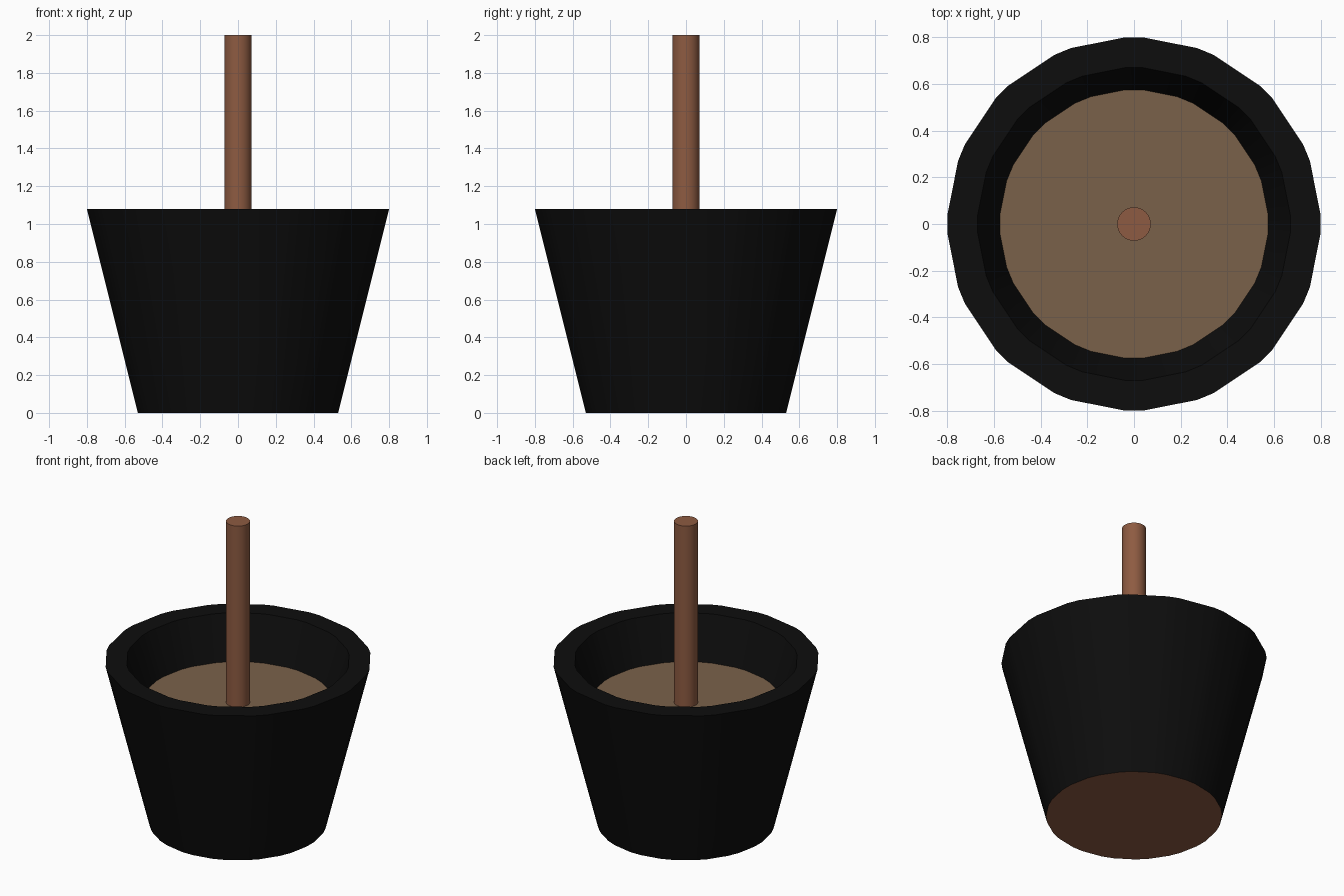
import bpy, bmesh
from math import pi, cos, sin

if "Cube" in bpy.data.objects:
    bpy.data.objects.remove(bpy.data.objects["Cube"])

SIDES = 16


def material(name, rgb):
    m = bpy.data.materials.new(name)
    m.diffuse_color = (*rgb, 1)
    m.use_nodes = True
    m.node_tree.nodes["Principled BSDF"].inputs["Base Color"].default_value = m.diffuse_color
    return m


def ring(bm, r, z, half=0.038):
    # 16-sided ring with a narrow chamfer at every corner
    verts = []
    for i in range(SIDES):
        a = 2 * pi * i / SIDES
        for t in (-half, half):
            verts.append(bm.verts.new((r * cos(a) - t * sin(a), r * sin(a) + t * cos(a), z)))
    return verts


def loft(name, profile, mats, bottom_slot=0):
    # Stack of rings closed at both ends
    bm = bmesh.new()
    rings = [ring(bm, r, z) for r, z in profile]
    n = len(rings[0])
    for a, b in zip(rings, rings[1:]):
        for i in range(n):
            j = (i + 1) % n
            bm.faces.new((a[i], a[j], b[j], b[i]))
    bm.faces.new(rings[0][::-1]).material_index = bottom_slot
    bm.faces.new(rings[-1])
    return finish(name, bm, mats)


def finish(name, bm, mats):
    bmesh.ops.recalc_face_normals(bm, faces=bm.faces)
    me = bpy.data.meshes.new(name)
    bm.to_mesh(me)
    bm.free()
    for m in mats:
        me.materials.append(m)
    ob = bpy.data.objects.new(name, me)
    bpy.context.collection.objects.link(ob)
    bpy.ops.object.select_all(action='DESELECT')
    ob.select_set(True)
    bpy.context.view_layer.objects.active = ob
    bpy.ops.object.shade_smooth_by_angle(angle=pi / 6)
    return ob


black = material("pot_black", (0.004, 0.004, 0.004))
brown = material("wood_brown", (0.27, 0.105, 0.054))
earth = material("soil_brown", (0.195, 0.12, 0.068))

# Tapered pot with thick rim, recessed inside and brown underside
loft("pot", [(0.53, 0), (0.80, 1.08), (0.67, 1.08), (0.568, 0.78)], [black, brown], 1)

# Soil surface
loft("soil", [(0.568, 0.785), (0.575, 0.80)], [earth])

# Stem
bm = bmesh.new()
bmesh.ops.create_cone(bm, cap_ends=True, segments=32, radius1=0.072, radius2=0.072, depth=1.21)
bmesh.ops.translate(bm, verts=bm.verts, vec=(0, 0, 1.395))
finish("stem", bm, [brown])
